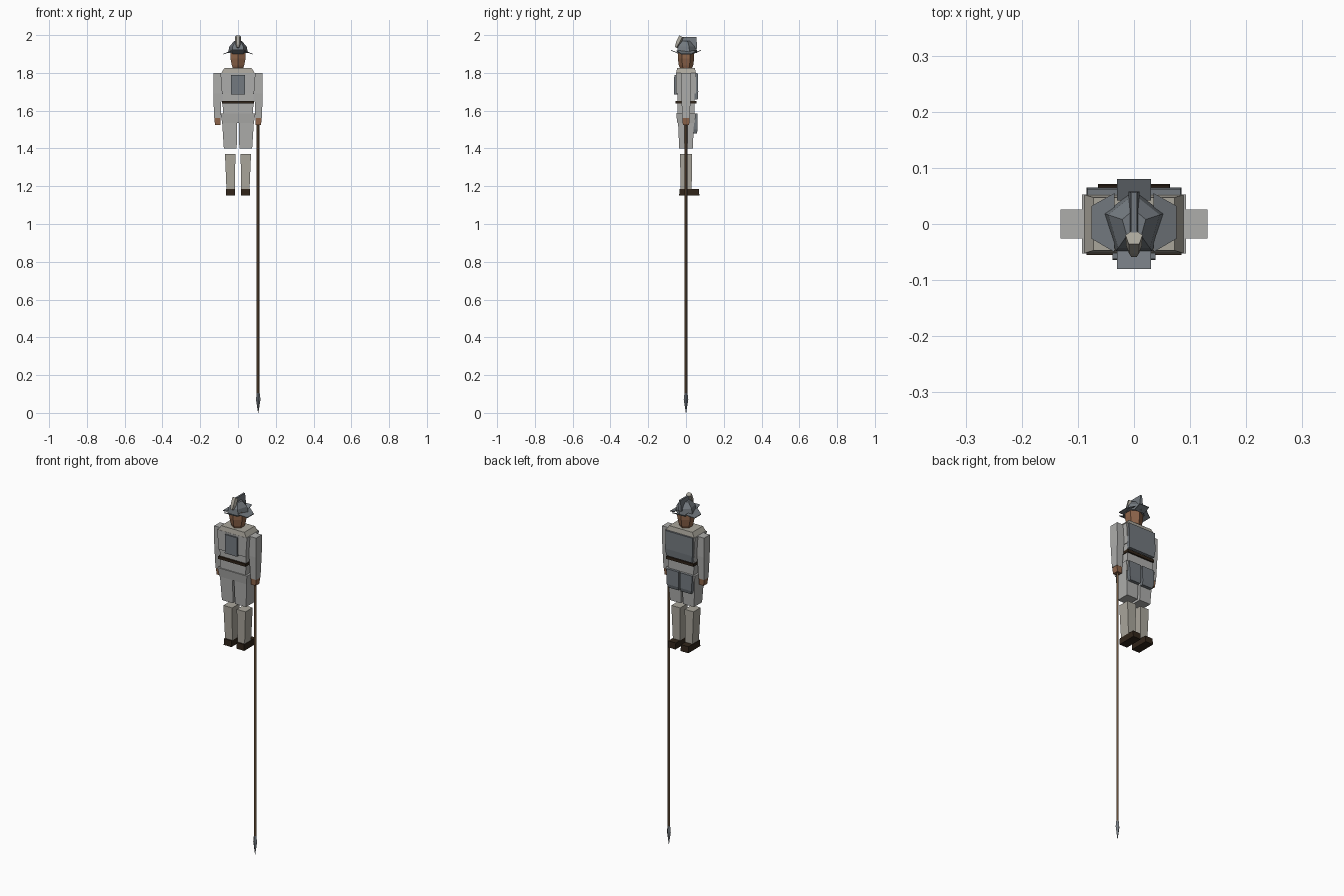
import bpy, bmesh
from math import pi, sin, cos
from mathutils import Vector

if "Cube" in bpy.data.objects:
    bpy.data.objects.remove(bpy.data.objects["Cube"])


def mat(name, r, g, b):
    m = bpy.data.materials.new(name)
    m.diffuse_color = (r, g, b, 1)
    m.use_nodes = True
    m.node_tree.nodes["Principled BSDF"].inputs["Base Color"].default_value = m.diffuse_color
    return m


CLOTH = mat("cloth", .42, .42, .41)
TRIM = mat("pale_cloth", .40, .38, .33)
STEEL = mat("steel", .17, .19, .21)
SKIN = mat("skin", .27, .13, .07)
LEATHER = mat("leather", .03, .018, .01)
WOOD = mat("wood", .12, .07, .035)


def loft(name, rings, material):
    """Skin a closed solid through rings of equal point count."""
    bm = bmesh.new()
    vs = [[bm.verts.new(p) for p in ring] for ring in rings]
    n = len(vs[0])
    for a, b in zip(vs, vs[1:]):
        for i in range(n):
            j = (i + 1) % n
            bm.faces.new((a[i], a[j], b[j], b[i]))
    bm.faces.new(vs[0][::-1])
    bm.faces.new(vs[-1])
    bmesh.ops.recalc_face_normals(bm, faces=bm.faces)
    me = bpy.data.meshes.new(name)
    bm.to_mesh(me)
    bm.free()
    me.materials.append(material)
    ob = bpy.data.objects.new(name, me)
    bpy.context.collection.objects.link(ob)
    return ob


def rect(z, x0, x1, y0, y1):
    return [(x0, y0, z), (x1, y0, z), (x1, y1, z), (x0, y1, z)]


def block(name, material, *sections):
    """Tapered box from (z, x0, x1, y0, y1) sections."""
    return loft(name, [rect(*s) for s in sections], material)


def ngon(n, z, rx, ry, x=0, y=0, turn=pi / 2):
    return [(x + rx * cos(turn + 2 * pi * i / n),
             y + ry * sin(turn + 2 * pi * i / n), z) for i in range(n)]


def pair(name, material, *sections):
    """Same block on the right and mirrored on the left."""
    block(name + "_right", material, *sections)
    block(name + "_left", material,
          *[(z, -x1, -x0, y0, y1) for z, x0, x1, y0, y1 in sections])


def sheet(name, quad, material, t=.004):
    low = [(x, y, z - t) for x, y, z in quad]
    return loft(name, [low, quad], material)


# Torso, belt and skirt
block("collar", TRIM, (1.80, -.088, .088, -.052, .052), (1.825, -.072, .072, -.047, .047))
block("jacket_chest", CLOTH, (1.69, -.085, .085, -.052, .052), (1.80, -.093, .093, -.053, .053))
block("jacket_waist", CLOTH, (1.58, -.08, .08, -.046, .046), (1.69, -.082, .082, -.046, .046))
block("belt", LEATHER, (1.637, -.085, .085, -.055, .055), (1.652, -.085, .085, -.055, .055))
block("jacket_skirt", CLOTH, (1.535, -.084, .084, -.046, .046), (1.585, -.092, .092, -.052, .052))

# Armour plates
block("chest_plate", STEEL, (1.66, -.08, .08, .045, .062), (1.70, -.085, .085, .045, .065),
      (1.80, -.083, .083, .045, .062))
block("back_plate", STEEL, (1.685, -.038, .038, -.064, -.045), (1.79, -.038, .038, -.062, -.045))
pair("thigh_plate", STEEL, (1.48, .008, .07, .035, .057), (1.50, .005, .077, .035, .062),
     (1.585, .005, .08, .035, .06))

# Legs
pair("thigh", CLOTH, (1.40, .007, .075, -.036, .036), (1.54, .004, .084, -.042, .042))
pair("shin", TRIM, (1.185, .016, .061, -.028, .030), (1.37, .014, .069, -.032, .032))
pair("boot", LEATHER, (1.15, .016, .064, -.036, .071), (1.185, .016, .063, -.035, .068))

# Arms and hands
pair("arm", CLOTH, (1.56, .092, .127, -.019, .019), (1.69, .087, .130, -.026, .026),
     (1.80, .086, .131, -.026, .026))
pair("hand", SKIN, (1.525, .093, .122, -.017, .017), (1.56, .092, .125, -.018, .018))

# Head
loft("head", [ngon(6, 1.815, .028, .028), ngon(6, 1.84, .038, .038),
              ngon(6, 1.875, .046, .043), ngon(6, 1.92, .045, .043)], SKIN)

# Helmet: crown, comb and four-piece brim
loft("helmet_crown", [ngon(5, 1.905, .056, .060), ngon(5, 1.94, .048, .053),
                      ngon(5, 1.968, .022, .026)], STEEL)
block("helmet_comb", STEEL, (1.93, -.010, .010, -.030, .058), (1.99, -.005, .005, -.015, .056))
for end, s in (("front", 1), ("back", -1)):
    sheet("helmet_brim_" + end, [(-.03, s * .042, 1.905), (.03, s * .042, 1.905),
                                 (.03, s * .080, 1.923), (-.03, s * .080, 1.923)], STEEL)
for side, s in (("right", 1), ("left", -1)):
    sheet("helmet_brim_" + side, [(s * .035, -.050, 1.918), (s * .035, .055, 1.918),
                                  (s * .076, .032, 1.902), (s * .076, -.026, 1.902)], STEEL)


def plume_ring(c, r):
    axis = Vector((0, .45, .89))
    u, v = Vector((1, 0, 0)), axis.cross(Vector((1, 0, 0)))
    return [Vector(c) + r * (cos(pi / 2 + i * 2 * pi / 5) * u + sin(pi / 2 + i * 2 * pi / 5) * v)
            for i in range(5)]


# Plume on the back of the helmet
loft("plume", [plume_ring((0, -.053, 1.935), .008), plume_ring((0, -.042, 1.957), .015),
               plume_ring((0, -.024, 1.993), .016)], TRIM)

# Spear, point down
loft("spear_shaft", [ngon(4, .09, .008, .008, .107), ngon(4, 1.53, .008, .008, .107)], WOOD)
loft("spear_head", [ngon(4, 0, .0008, .0008, .107), ngon(4, .07, .012, .012, .107),
                    ngon(4, .105, .008, .008, .107)], STEEL)
